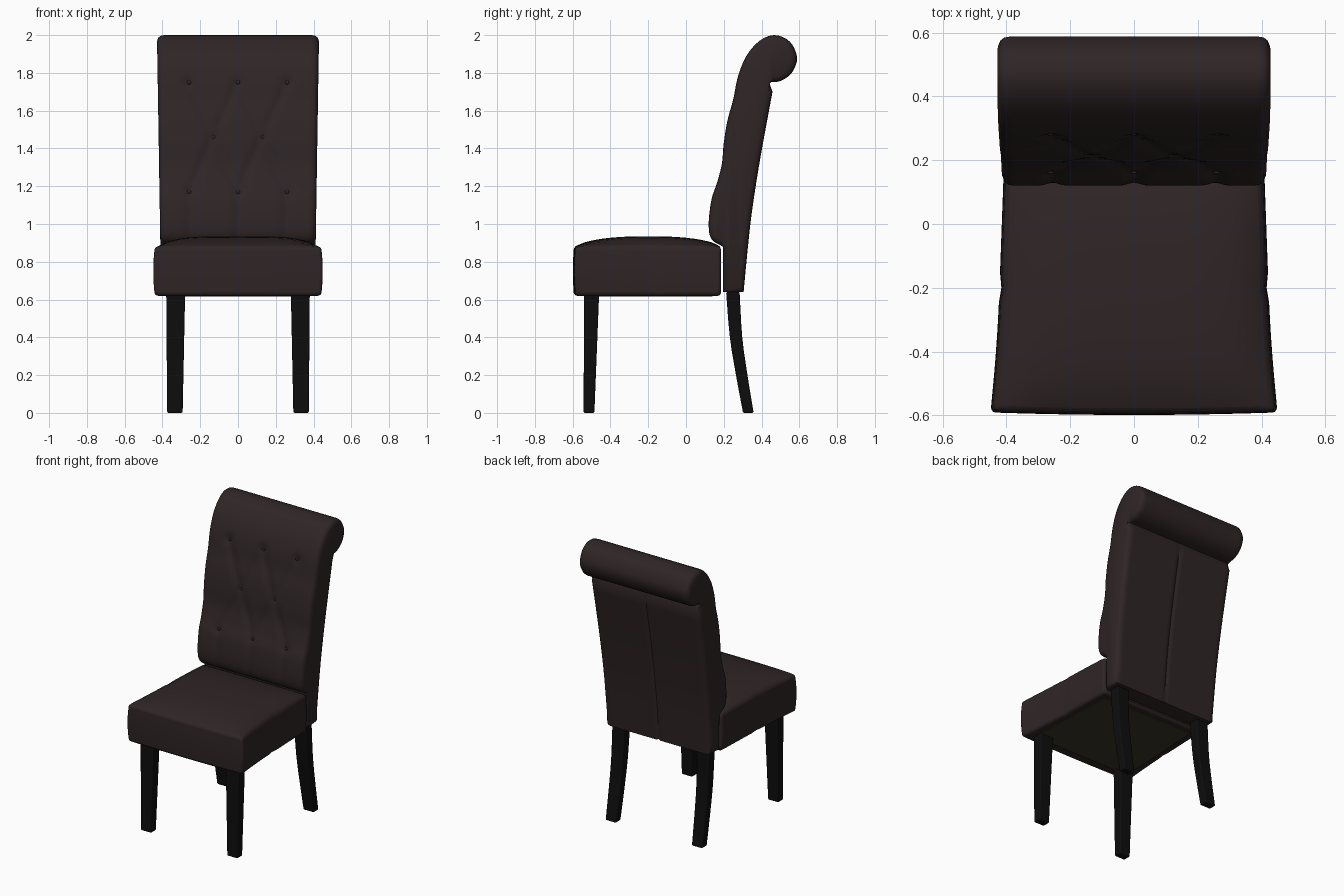
import bpy, bmesh, math
from mathutils import Vector

cube = bpy.data.objects.get("Cube")
if cube:
    bpy.data.objects.remove(cube)


def material(name, rgb, rough):
    m = bpy.data.materials.new(name)
    m.use_nodes = True
    m.diffuse_color = (*rgb, 1)
    m.roughness = rough
    bsdf = m.node_tree.nodes["Principled BSDF"]
    bsdf.inputs["Base Color"].default_value = (*rgb, 1)
    bsdf.inputs["Roughness"].default_value = rough
    return m


LEATHER = material("dark brown leather", (0.028, 0.018, 0.019), 0.6)
BLACK = material("black wood", (0.004, 0.004, 0.004), 0.6)
LINING = material("olive lining", (0.045, 0.035, 0.018), 0.8)


def finish(bm, name, mat, bevel=0, angle=40):
    bmesh.ops.recalc_face_normals(bm, faces=bm.faces)
    mesh = bpy.data.meshes.new(name)
    bm.to_mesh(mesh)
    bm.free()
    ob = bpy.data.objects.new(name, mesh)
    bpy.context.collection.objects.link(ob)
    mesh.materials.append(mat)
    if bevel:
        mod = ob.modifiers.new("rounded edges", 'BEVEL')
        mod.width, mod.segments, mod.angle_limit = bevel, 3, math.radians(50)
    bpy.ops.object.select_all(action='DESELECT')
    ob.select_set(True)
    bpy.context.view_layer.objects.active = ob
    bpy.ops.object.shade_smooth_by_angle(angle=math.radians(angle))
    return ob


def spline(points, step):
    """Smooth curve through 2D points, sampled at about the given step."""
    p = [Vector(q) for q in points]
    p = [2 * p[0] - p[1]] + p + [2 * p[-1] - p[-2]]
    out = []
    for a, b, c, d in zip(p, p[1:], p[2:], p[3:]):
        n = max(1, round((c - b).length / step))
        for i in range(n):
            t = i / n
            out.append(0.5 * (2 * b + (c - a) * t + (2 * a - 5 * b + 4 * c - d) * t * t
                              + (3 * b - a - 3 * c + d) * t ** 3))
    return out + [p[-2]]


# Tufting layout: buttons and the creases joining them, as (x, z)
TOP, MID, LOW = 1.75, 1.46, 1.17
BUTTONS = [(x, z) for z in (TOP, LOW) for x in (-0.26, 0, 0.26)] + [(-0.13, MID), (0.13, MID)]
CREASES = [((s * x, z), (s * 0.13, MID)) for s in (-1, 1) for x in (0, 0.26) for z in (TOP, LOW)]
CREASES += [((x, LOW), (x, 0.93)) for x in (-0.26, 0, 0.26)]


def tuft_depth(x, z):
    q = Vector((x, z))
    depth = 0
    for a, b in CREASES:
        a, b = Vector(a), Vector(b)
        t = min(1, max(0, (q - a).dot(b - a) / (b - a).length_squared))
        depth = max(depth, 0.010 * math.exp(-((q - a.lerp(b, t)).length / 0.025) ** 2))
    for b in BUTTONS:
        depth = max(depth, 0.018 * math.exp(-((q - Vector(b)).length / 0.03) ** 2))
    return depth


# Backrest: side profile (y, z) up the front, over the scroll, down the rear
front = spline([(0.195, 0.88), (0.135, 0.92), (0.12, 1.0), (0.135, 1.13), (0.165, 1.22),
                (0.19, 1.32), (0.2, 1.43), (0.22, 1.55), (0.25, 1.66), (0.275, 1.78),
                (0.32, 1.89), (0.39, 1.97), (0.47, 2.0), (0.55, 1.965), (0.588, 1.88),
                (0.56, 1.8), (0.5, 1.757), (0.44, 1.75)], 0.02)
rear = spline([(0.458, 1.7), (0.43, 1.55), (0.385, 1.3), (0.347, 1.05),
               (0.325, 0.85), (0.305, 0.64)], 0.08)
profile = [Vector((0.195, 0.64))] + front + rear
count = len(profile)
normals = []
for i in range(count):
    t = (profile[(i + 1) % count] - profile[i - 1]).normalized()
    normals.append(Vector((-t.y, t.x)))

# Columns across the width: (x, inward offset), with domed ends
half = [(0.0167 * i, 0) for i in range(24)] + [(0.402, 0.003), (0.414, 0.012), (0.422, 0.03)]
columns = [(-x, o) for x, o in reversed(half[1:])] + half
bm = bmesh.new()
rings = []
for x, inset in columns:
    ring = []
    for i, (p, n) in enumerate(zip(profile, normals)):
        depth = inset
        if p.x < 0.33 and 0.9 < p.y < 1.9 and i < len(front):
            depth += tuft_depth(x, p.y)
        elif i > len(front) and abs(x) < 0.01:
            depth += 0.008
        q = p - n * depth
        width = 0.965 + 0.045 * (p.y - 0.64) / 1.2
        ring.append(bm.verts.new((x * width, q.x, q.y)))
    rings.append(ring)
for a, b in zip(rings, rings[1:]):
    for i in range(count):
        j = (i + 1) % count
        bm.faces.new((a[i], a[j], b[j], b[i]))
bm.faces.new(rings[0])
bm.faces.new(rings[-1])
bmesh.ops.triangulate(bm, faces=[f for f in bm.faces if len(f.verts) > 4])
finish(bm, "tufted_backrest", LEATHER, angle=50)

# Buttons
for k, (x, z) in enumerate(BUTTONS):
    y = min(front[:len(front) // 2 + 10], key=lambda p: abs(p.y - z)).x
    bm = bmesh.new()
    bmesh.ops.create_uvsphere(bm, u_segments=12, v_segments=8, radius=0.011)
    for v in bm.verts:
        v.co = (v.co.x + x, v.co.y * 0.5 + y + 0.016, v.co.z + z)
    finish(bm, f"button_{k + 1}", LEATHER)

# Seat cushion: tapered block with a crowned top and a side seam
bm = bmesh.new()
bmesh.ops.create_cube(bm, size=2)
bmesh.ops.subdivide_edges(bm, edges=bm.edges[:], cuts=15, use_grid_fill=True)
for v in bm.verts:
    u, w, h = v.co
    y = -0.2 + 0.385 * w
    half_width = 0.414 - 0.014 * w + (0.014 * w * w if w < 0 else 0)
    side_bulge = 0.008 * (1 - h * h)
    z = 0.75 + 0.13 * h
    if h > 0.99:
        z += 0.055 * ((1 - u ** 4) * (1 - abs(w) ** 2.5)) ** 0.7
    if w < -0.99:
        y -= 0.008 * (1 - u * u) + 0.006 * (1 - h * h)
    if abs(u) > 0.99 and abs(w) < 0.01:
        side_bulge -= 0.006
    v.co = (u * (half_width + side_bulge), y, z)
finish(bm, "seat_cushion", LEATHER, bevel=0.022)

# Underside lining
bm = bmesh.new()
bmesh.ops.create_cube(bm, size=1)
for v in bm.verts:
    wide = 0.75 if v.co.y < 0 else 0.70
    v.co = (v.co.x * wide, -0.19 + v.co.y * 0.66, 0.619 + v.co.z * 0.008)
finish(bm, "seat_lining", LINING)


def leg(name, side, sections):
    """Loft rectangles given as (z, x inner, x outer, y front, y rear)."""
    bm = bmesh.new()
    rings = [[bm.verts.new((side * x, y, z)) for x, y in ((a, c), (b, c), (b, d), (a, d))]
             for z, a, b, c, d in sections]
    for lo, hi in zip(rings, rings[1:]):
        for i in range(4):
            j = (i + 1) % 4
            bm.faces.new((lo[i], lo[j], hi[j], hi[i]))
    bm.faces.new(rings[0])
    bm.faces.new(rings[-1])
    finish(bm, name, BLACK, bevel=0.008)


# Straight tapered front legs and curved rear legs
rear_path = spline([(0.33, 0), (0.295, 0.2), (0.265, 0.4), (0.248, 0.64)], 0.07)
rear_sections = [(p.y, 0.293 - 0.02 * p.y, 0.375, p.x - 0.028 - 0.012 * p.y,
                  p.x + 0.028 + 0.012 * p.y) for p in rear_path]
front_sections = [(0, 0.293, 0.375, -0.542, -0.485), (0.63, 0.28, 0.38, -0.54, -0.46)]
for side, word in ((1, "left"), (-1, "right")):
    leg(f"front_leg_{word}", side, front_sections)
    leg(f"rear_leg_{word}", side, rear_sections)
